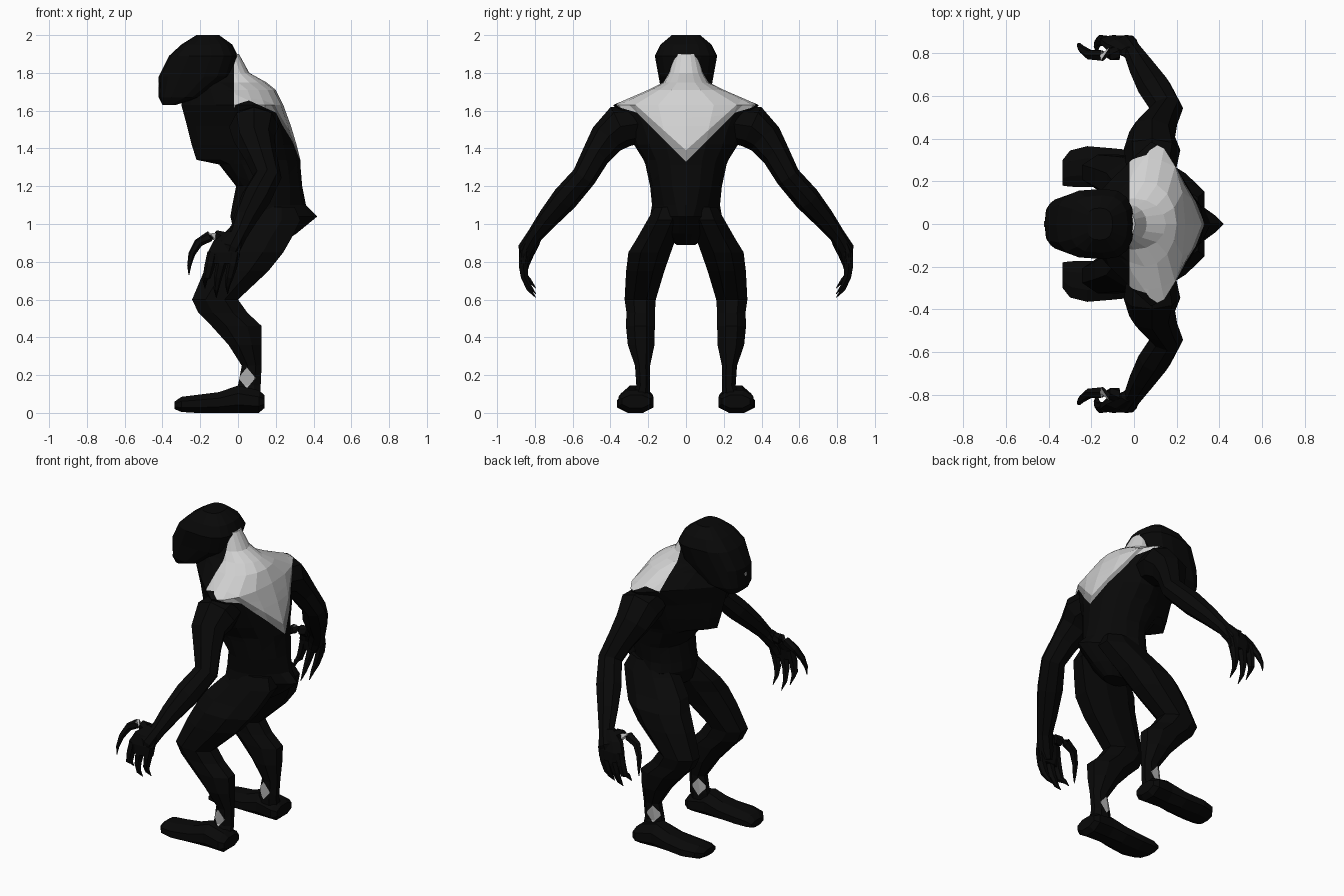
import bpy, bmesh, math
from mathutils import Vector

if "Cube" in bpy.data.objects:
    bpy.data.objects.remove(bpy.data.objects["Cube"])


def material(name, value):
    m = bpy.data.materials.new(name)
    m.diffuse_color = (value, value, value, 1)
    m.use_nodes = True
    m.node_tree.nodes["Principled BSDF"].inputs["Base Color"].default_value = m.diffuse_color
    return m


MATS = [material("black skin", 0.0025), material("light grey", 0.64),
        material("mid grey", 0.28), material("patch grey", 0.45)]


def loft(name, rings, mirror=False, cuts=(), rule=None):
    """Skin a list of closed rings, cut it along planes, then colour by rule."""
    bm = bmesh.new()
    loops = [[bm.verts.new(p) for p in r] for r in rings]
    n = len(rings[0])
    for a, b in zip(loops, loops[1:]):
        for i in range(n):
            j = (i + 1) % n
            bm.faces.new((a[i], a[j], b[j], b[i]))
    bm.faces.new(loops[0])
    bm.faces.new(loops[-1])
    for co, no in cuts:
        bmesh.ops.bisect_plane(bm, geom=bm.verts[:] + bm.edges[:] + bm.faces[:],
                               plane_co=co, plane_no=no)
    bmesh.ops.recalc_face_normals(bm, faces=bm.faces[:])
    bm.normal_update()
    if rule:
        for f in bm.faces:
            f.material_index = rule(f)
    me = bpy.data.meshes.new(name)
    bm.to_mesh(me)
    bm.free()
    for m in MATS:
        me.materials.append(m)
    ob = bpy.data.objects.new(name, me)
    bpy.context.collection.objects.link(ob)
    if mirror:
        mod = ob.modifiers.new("mirror", 'MIRROR')
        mod.use_axis = (False, True, False)
    return ob


def flat_ring(z, xf, xb, hw, xm, pf=2.0, pb=2.0, n=16):
    """Horizontal superellipse, widest at xm; pf and pb set front and back fullness."""
    pts = []
    for i in range(n):
        a = 2 * math.pi * i / n
        c, s = math.cos(a), math.sin(a)
        p = pb if c > 0 else pf
        cx, sy = abs(c) ** (2 / p), math.copysign(abs(s) ** (2 / p), s)
        pts.append((xm + cx * ((xb if c > 0 else xf) - xm), hw * sy, z))
    return pts


def box_ring(u0, u1, v0, v1, n=8):
    """Eight-sided ring filling the given bounds, flats facing the axes."""
    k = 1 / math.cos(math.pi / n)
    return [((u0 + u1) / 2 + k * (u1 - u0) / 2 * math.cos(2 * math.pi * (i + .5) / n),
             (v0 + v1) / 2 + k * (v1 - v0) / 2 * math.sin(2 * math.pi * (i + .5) / n))
            for i in range(n)]


def tube(name, path, n=7, wide=1.0, rule=None):
    """Tapered limb through (x, y, z, radius) points, stretched front to back."""
    pts = [Vector(p[:3]) for p in path]
    rings = []
    for i, p in enumerate(pts):
        d = (pts[min(i + 1, len(pts) - 1)] - pts[max(i - 1, 0)]).normalized()
        u = (Vector((1, 0, 0)) - d * d.x).normalized()
        v = d.cross(u)
        r = path[i][3]
        rings.append([p + r * (u * wide * math.cos(2 * math.pi * k / n)
                               + v * math.sin(2 * math.pi * k / n)) for k in range(n)])
    return loft(name, rings, mirror=True, rule=rule)


# Torso with neck, keeled ribcage, waist and pointed rump
torso = [(1.90, -.12, .005, .06, -.04), (1.80, -.20, .06, .09, -.02),
         (1.75, -.25, .15, .12, 0), (1.71, -.28, .20, .20, .05, 1.3),
         (1.63, -.30, .24, .385, .08, 1.05), (1.52, -.27, .28, .32, .08, 1.1),
         (1.42, -.245, .31, .275, .08, 1.2), (1.34, -.22, .33, .225, .08, 1.3),
         (1.315, -.10, .33, .215, .1), (1.20, -.01, .34, .19, .12),
         (1.10, -.03, .36, .18, .12, 2, 1.6), (1.04, -.04, .42, .19, .12, 2, 1.2),
         (.95, -.02, .31, .13, .12, 2, 1.4), (.89, .06, .22, .05, .13)]


def back_patch(f):
    c = f.calc_center_median()
    y = abs(c.y)
    if c.x < -.02 or c.z < min(1.33 + y, 1.68 - .45 * c.x):
        return 0
    return 2 if c.z < 1.39 + .9 * y and y < .28 else 1


cuts = [((-.02, 0, 0), (1, 0, 0)), ((0, 0, 1.68), (.45, 0, 1))]
for s in (-1, 1):
    cuts += [((0, 0, 1.33), (0, s, 1)), ((0, 0, 1.39), (0, .9 * s, 1))]
loft("torso", [flat_ring(*r) for r in torso], cuts=cuts, rule=back_patch)

# Head, blunt at the face, with the jaw pushed forward
head = [(1.63, -.40, -.33, .09, -.36), (1.67, -.42, -.20, .125, -.28),
        (1.78, -.42, -.03, .145, -.18), (1.89, -.365, 0, .165, -.14),
        (1.95, -.30, -.03, .135, -.15), (2.0, -.22, -.10, .075, -.16)]
loft("head", [flat_ring(*r, 3, 2.5) for r in head])

# Small pale spot on the face
loft("face_spot", [[(x, .013 * math.cos(a * math.pi / 3), 1.737 + .013 * math.sin(a * math.pi / 3))
                    for a in range(6)] for x in (-.422, -.414)], rule=lambda f: 3)

# Arms
tube("arm", [(.08, .25, 1.53, .10), (.085, .35, 1.515, .115), (.085, .42, 1.45, .095),
             (.12, .48, 1.36, .075), (.155, .54, 1.25, .066), (.095, .64, 1.135, .07),
             (.04, .73, 1.03, .056), (.0, .80, .94, .042), (-.04, .845, .87, .045),
             (-.06, .85, .81, .03)], n=8, wide=1.15)

# Palm bridging the finger roots
palm = [(.96, -.06, .03, .78, .83), (.91, -.13, .02, .80, .865),
        (.85, -.16, .01, .83, .885), (.79, -.14, 0, .835, .885)]
loft("palm", [[(x, y, z) for x, y in box_ring(a, b, c, d)] for z, a, b, c, d in palm], mirror=True)

# Clawed fingers curling inward
for i, (x, tip) in enumerate([(-.135, .66), (-.075, .61), (-.015, .63)]):
    tube("finger_%d" % (i + 1), [(x, .858, .85, .027), (x - .015, .862, .78, .027),
                                 (x - .03, .855, .72, .022), (x - .04, .832, tip + .045, .014),
                                 (x - .04, .795, tip, .002)], n=6)


# Thumb with a pale spot at its root
def thumb_spot(f):
    c = f.calc_center_median()
    return 3 if -.15 < c.x < -.115 and f.normal.y > .3 and f.normal.z > -.6 else 0


tube("thumb", [(-.07, .80, .93, .032), (-.115, .797, .935, .032), (-.15, .79, .935, .028),
               (-.21, .795, .90, .024), (-.245, .82, .84, .018), (-.258, .84, .78, .011),
               (-.26, .845, .73, .002)], n=6, rule=thumb_spot)

# Legs: bent thigh, calf and ankle
leg = [(1.09, .06, .30, .03, .165), (1.02, -.01, .33, .02, .205), (.92, -.10, .28, .055, .262),
       (.85, -.13, .24, .08, .305), (.75, -.18, .16, .115, .317), (.60, -.243, 0, .16, .325),
       (.53, -.21, .05, .165, .315), (.46, -.14, .125, .165, .318), (.36, -.05, .125, .167, .308),
       (.25, .02, .125, .19, .27), (.145, .0, .12, .19, .263), (.06, -.01, .12, .19, .30)]


# Pale diamond on both sides of each ankle
def ankle_patch(f):
    c = f.calc_center_median()
    inside = abs(c.x - .047) / .046 + abs(c.z - .185) / .055 < 1
    return 3 if inside and abs(f.normal.y) > .2 else 0


diamond = [((.047 + .046 * s, 0, .185), (s / .046, 0, t / .055)) for s in (-1, 1) for t in (-1, 1)]
loft("leg", [[(x, y, z) for x, y in box_ring(a, b, c, d)] for z, a, b, c, d in leg],
     mirror=True, cuts=diamond, rule=ankle_patch)

# Feet
foot = [(.14, .19, .34, .025, .095), (.11, .172, .358, 0, .12), (0, .18, .345, 0, .145),
        (-.10, .175, .355, 0, .11), (-.22, .173, .365, 0, .095), (-.30, .175, .345, .005, .085),
        (-.335, .18, .30, .02, .06)]
loft("foot", [[(x, y, z) for y, z in box_ring(a, b, c, d)] for x, a, b, c, d in foot], mirror=True)
